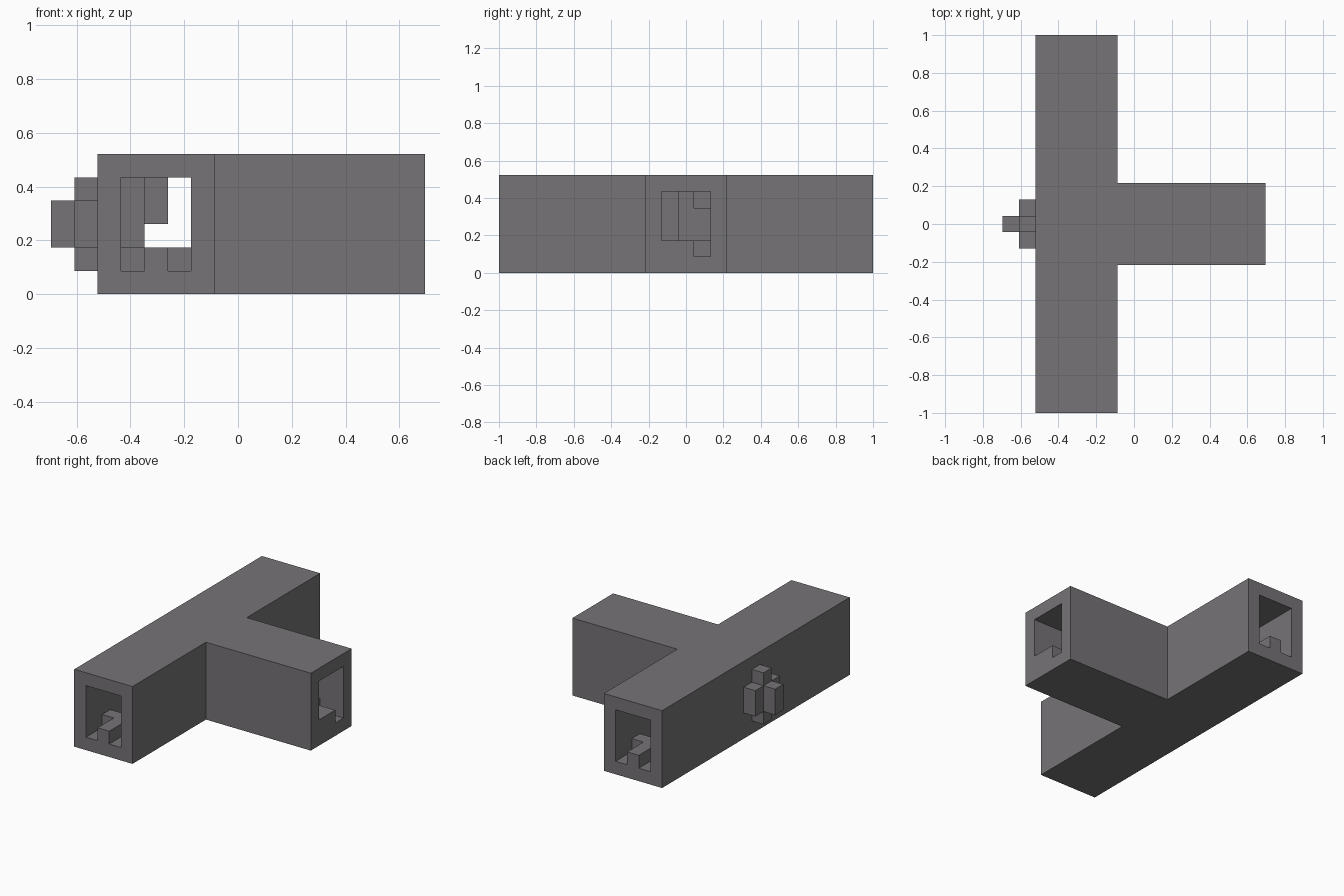
import bpy
import bmesh

cube = bpy.data.objects.get("Cube")
if cube:
    bpy.data.objects.remove(cube, do_unlink=True)

U = 2 / 23  # one block of the model

stone = bpy.data.materials.new("grey_stone")
stone.use_nodes = True
GREY = (0.18, 0.172, 0.18, 1)
stone.diffuse_color = GREY
bsdf = stone.node_tree.nodes["Principled BSDF"]
bsdf.inputs["Base Color"].default_value = GREY
bsdf.inputs["Roughness"].default_value = 0.9


def finish(name, bm):
    bmesh.ops.recalc_face_normals(bm, faces=bm.faces)
    mesh = bpy.data.meshes.new(name)
    bm.to_mesh(mesh)
    bm.free()
    mesh.materials.append(stone)
    obj = bpy.data.objects.new(name, mesh)
    bpy.context.collection.objects.link(obj)
    return obj


def box(name, x, y, z):
    """Box from (low, high) ranges in block units."""
    bm = bmesh.new()
    bmesh.ops.create_cube(bm, size=1)
    for v in bm.verts:
        v.co = [U * (lo + (c + 0.5) * (hi - lo)) for c, (lo, hi) in zip(v.co, (x, y, z))]
    return finish(name, bm)


# T-shaped outer body, extruded from its plan
half = [(-6, 11.5), (-1, 11.5), (-1, 2.5), (8, 2.5)]
plan = half + [(x, -y) for x, y in reversed(half)]
bm = bmesh.new()
base = bm.faces.new([bm.verts.new((x * U, y * U, 0)) for x, y in plan])
top = bmesh.ops.extrude_face_region(bm, geom=[base])
bmesh.ops.translate(bm, vec=(0, 0, 6 * U),
                    verts=[g for g in top["geom"] if isinstance(g, bmesh.types.BMVert)])
body = finish("tunnel_body", bm)

# Hollow passages open at all three ends
cutters = [box("long_passage_cutter", (-5, -2), (-13, 13), (1, 5)),
           box("arm_passage_cutter", (-3, 9), (-1.5, 1.5), (1, 5))]
for cutter in cutters:
    cutter.hide_render = True
    mod = body.modifiers.new("passage", "BOOLEAN")
    mod.operation = "DIFFERENCE"
    mod.solver = "EXACT"
    mod.object = cutter
depsgraph = bpy.context.evaluated_depsgraph_get()
hollow = bpy.data.meshes.new_from_object(body.evaluated_get(depsgraph))
body.modifiers.clear()
body.data = hollow
for cutter in cutters:
    bpy.data.objects.remove(cutter, do_unlink=True)

# Raised track and cross ties on the passage floors
box("long_track", (-4, -3), (-11.5, 11.5), (1, 2))
box("arm_track", (-3, 8), (-0.5, 0.5), (1, 2))
box("arm_ledge", (-2, 8), (-1.5, -0.5), (1, 2))
for y in (-9, -6, -3, 3, 6, 9):
    for side, x in (("right", -5), ("left", -3)):
        box(f"{side}_tie", (x, x + 1), (y - 0.5, y + 0.5), (1, 2))
for x in (-1, 2, 5):
    box("arm_tie", (x, x + 1), (0.5, 1.5), (1, 2))

# Stepped blocks against the inner wall
box("inner_wall_tall_block", (-5, -4), (-0.5, 0.5), (1, 5))
box("inner_wall_short_block", (-5, -4), (0.5, 1.5), (1, 4))
box("inner_upper_shelf", (-5, -3), (1.5, 2.5), (3, 4))
box("inner_top_shelf", (-5, -3), (1.5, 3.5), (4, 5))

# Rounded knob on the outer wall
box("knob_column", (-7, -6), (-0.5, 0.5), (1, 5))
box("knob_back_arm", (-7, -6), (0.5, 1.5), (2, 4))
box("knob_front_arm", (-7, -6), (-1.5, -0.5), (2, 4))
box("knob_tip", (-8, -7), (-0.5, 0.5), (2, 4))
